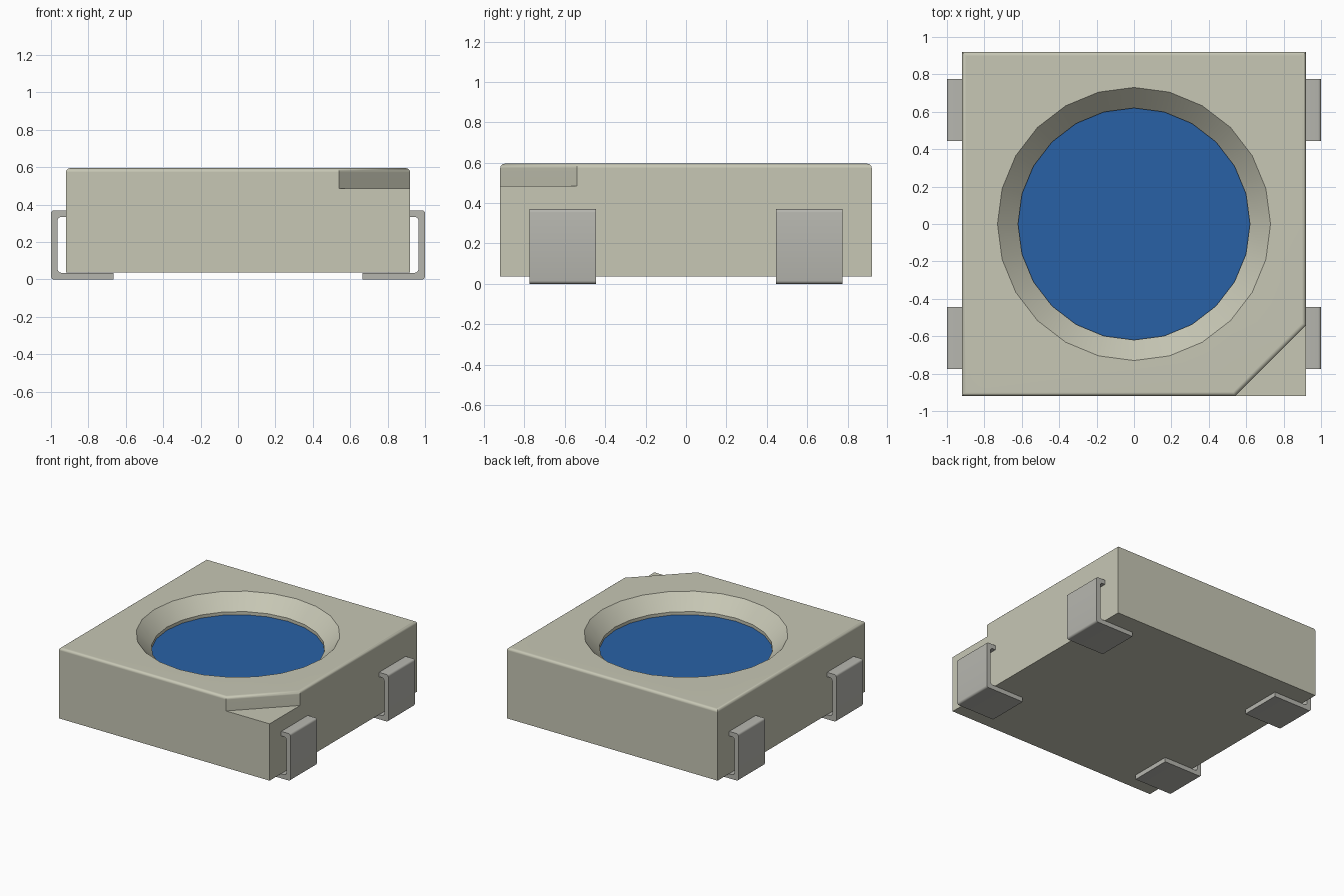
import bpy, bmesh
from math import sin, cos, radians

if "Cube" in bpy.data.objects:
    bpy.data.objects.remove(bpy.data.objects["Cube"])

HALF, BOTTOM, TOP = 0.92, 0.037, 0.595
NOTCH_Z, NOTCH = 0.485, 0.54
SIDES = 24


def material(name, color):
    m = bpy.data.materials.new(name)
    m.diffuse_color = (*color, 1)
    m.use_nodes = True
    m.node_tree.nodes["Principled BSDF"].inputs["Base Color"].default_value = m.diffuse_color
    return m


def finish(bm, name, mat=None):
    bmesh.ops.recalc_face_normals(bm, faces=bm.faces[:])
    me = bpy.data.meshes.new(name)
    bm.to_mesh(me)
    bm.free()
    ob = bpy.data.objects.new(name, me)
    bpy.context.collection.objects.link(ob)
    if mat:
        me.materials.append(mat)
    bpy.ops.object.select_all(action='DESELECT')
    ob.select_set(True)
    bpy.context.view_layer.objects.active = ob
    bpy.ops.object.shade_smooth_by_angle(angle=radians(30))
    return ob


def ring(bm, r, z):
    return [bm.verts.new((r * cos(radians(i * 360 / SIDES)),
                          r * sin(radians(i * 360 / SIDES)), z)) for i in range(SIDES)]


# Housing: box with a notched corner
bm = bmesh.new()
H, N = HALF, NOTCH
b0, b1, b2, b3 = [bm.verts.new((x, y, BOTTOM)) for x, y in ((-H, -H), (H, -H), (H, H), (-H, H))]
t0, tA, tB, t2, t3 = top = [bm.verts.new((x, y, TOP)) for x, y in
                            ((-H, -H), (N, -H), (H, -N), (H, H), (-H, H))]
nA, nC, nB = [bm.verts.new((x, y, NOTCH_Z)) for x, y in ((N, -H), (H, -H), (H, -N))]
for f in ((b3, b2, b1, b0), (b0, b1, nC, nA, tA, t0), (b1, b2, t2, tB, nB, nC),
          (b2, b3, t3, t2), (b3, b0, t0, t3), (nA, nC, nB), (nA, nB, tB, tA), top):
    bm.faces.new(f)

# Rounded top edges
edges = [bm.edges.get((top[i], top[i - 1])) for i in range(5)]
bmesh.ops.bevel(bm, geom=edges, offset=0.022, segments=4, profile=0.5, affect='EDGES')

# Round recess: conical rim, short wall, floor
cap = max(bm.faces, key=lambda f: f.calc_center_median().z)
outline = list(cap.edges)
bmesh.ops.delete(bm, geom=[cap], context='FACES_ONLY')
rings = [ring(bm, r, z) for r, z in ((0.73, TOP), (0.62, NOTCH_Z), (0.62, 0.44))]
for lo, hi in zip(rings, rings[1:]):
    for i in range(SIDES):
        bm.faces.new((lo[i - 1], lo[i], hi[i], hi[i - 1]))
bm.faces.new(rings[-1])
rim = [bm.edges.get((rings[0][i], rings[0][i - 1])) for i in range(SIDES)]
bmesh.ops.triangle_fill(bm, edges=outline + rim, use_beauty=True, normal=(0, 0, 1))
housing = finish(bm, "housing", material("cream_plastic", (0.57, 0.57, 0.46)))
wn = housing.modifiers.new("weighted_normals", 'WEIGHTED_NORMAL')
wn.keep_sharp = True

# Blue lens disc in the recess
bm = bmesh.new()
lo, hi = ring(bm, 0.62, 0.442), ring(bm, 0.62, 0.46)
for i in range(SIDES):
    bm.faces.new((lo[i - 1], lo[i], hi[i], hi[i - 1]))
bm.faces.new(hi)
bm.faces.new(lo[::-1])
finish(bm, "lens", material("blue_lens", (0.022, 0.12, 0.38)))


def arc(cx, cz, r, start, end, n=4):
    return [(cx + r * cos(radians(start + (end - start) * i / n)),
             cz + r * sin(radians(start + (end - start) * i / n))) for i in range(n + 1)]


# Bent metal leads: one C-shaped strip, mirrored to four
T, O, I = 0.035, 0.016, 0.022
X, Z = 1.0, 0.37
profile = ([(0.665, 0)] + arc(X - O, O, O, -90, 0) + arc(X - O, Z - O, O, 0, 90)
           + [(0.915, Z), (0.915, Z - T)]
           + arc(X - T - I, Z - T - I, I, 90, 0) + arc(X - T - I, T + I, I, 0, -90)
           + [(0.665, T)])
bm = bmesh.new()
face = bm.faces.new([bm.verts.new((x, 0.445, z)) for x, z in profile])
ext = bmesh.ops.extrude_face_region(bm, geom=[face])
bmesh.ops.translate(bm, vec=(0, 0.33, 0),
                    verts=[g for g in ext['geom'] if isinstance(g, bmesh.types.BMVert)])
leads = finish(bm, "leads", material("lead_metal", (0.47, 0.47, 0.43)))
mir = leads.modifiers.new("mirror", 'MIRROR')
mir.use_axis = (True, True, False)
mir.use_clip = False
